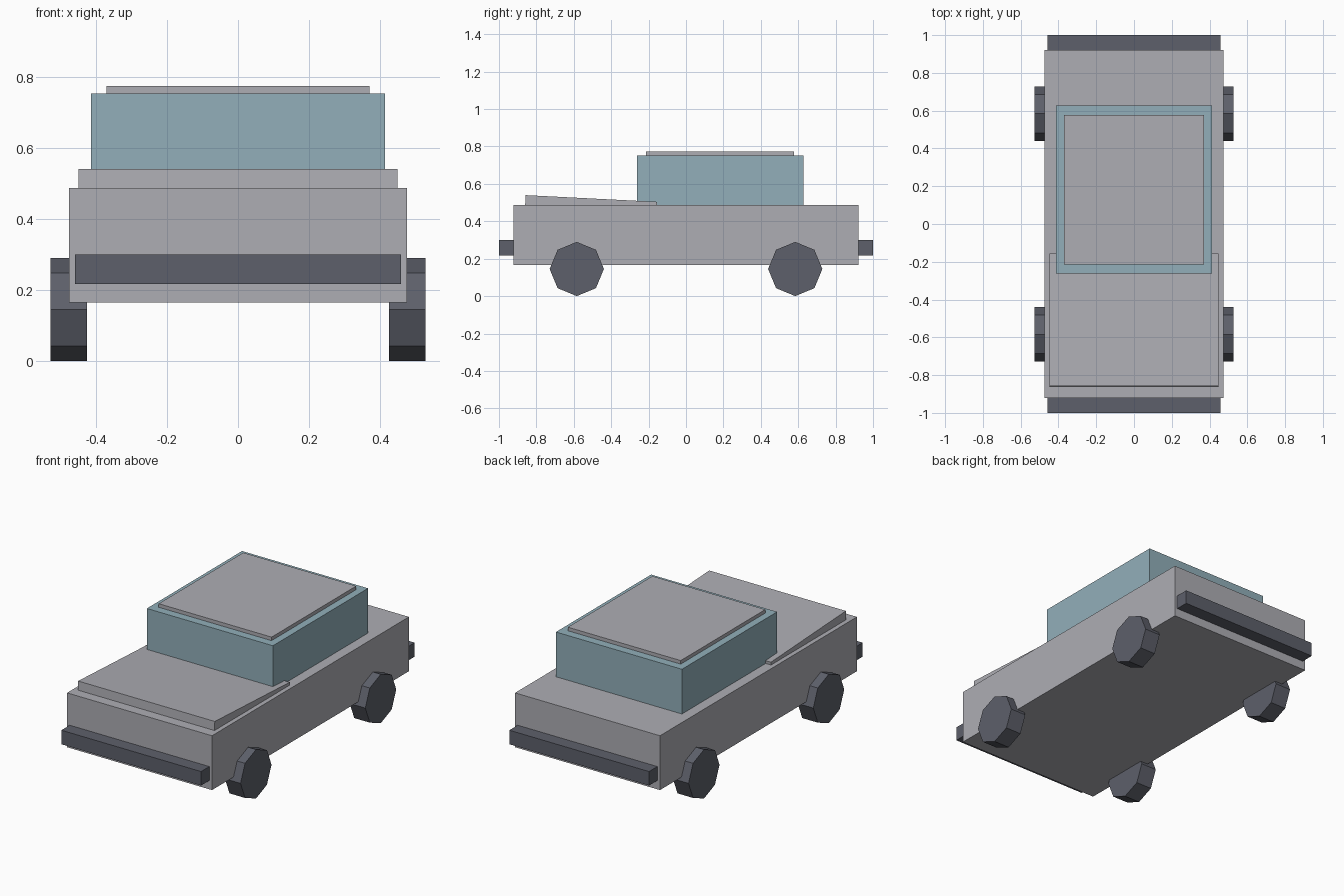
import bpy
import math

if "Cube" in bpy.data.objects:
    bpy.data.objects.remove(bpy.data.objects["Cube"])


def material(name, rgb):
    m = bpy.data.materials.new(name)
    m.diffuse_color = (*rgb, 1.0)
    m.use_nodes = True
    m.node_tree.nodes["Principled BSDF"].inputs["Base Color"].default_value = m.diffuse_color
    return m


GREY = material("body_grey", (0.42, 0.42, 0.455))
GLASS = material("window_blue", (0.287, 0.429, 0.491))
DARK = material("dark_grey", (0.110, 0.117, 0.145))


def finish(name, mat):
    obj = bpy.context.object
    obj.name = name
    obj.data.materials.append(mat)
    return obj


def box(name, mat, half_x, y0, y1, z0, z1, tilt=0.0):
    """Box centred on x, spanning the given y and z ranges."""
    bpy.ops.mesh.primitive_cube_add(
        size=1, location=(0, (y0 + y1) / 2, (z0 + z1) / 2), rotation=(tilt, 0, 0))
    bpy.context.object.scale = (2 * half_x, y1 - y0, z1 - z0)
    return finish(name, mat)


# Main body, cabin and roof panel
box("body", GREY, 0.475, -0.922, 0.922, 0.165, 0.487)
box("cabin", GLASS, 0.413, -0.263, 0.628, 0.48, 0.752)
box("roof", GREY, 0.37, -0.214, 0.578, 0.745, 0.773)

# Bonnet panel, tilted down towards the cabin
box("bonnet", GREY, 0.448, -0.859, -0.156, 0.467, 0.522, math.radians(-2.9))

# Bumpers at both ends
box("front_bumper", DARK, 0.458, -1.0, -0.91, 0.217, 0.300)
box("rear_bumper", DARK, 0.458, 0.91, 1.0, 0.217, 0.300)

# Eight-sided wheels, with a corner pointing straight down
R = 0.145
for side, x in (("left", -0.476), ("right", 0.476)):
    for end, y in (("front", -0.584), ("rear", 0.584)):
        bpy.ops.mesh.primitive_cylinder_add(
            vertices=8, radius=R, depth=0.102, location=(x, y, R),
            rotation=(0, math.pi / 2, 0))
        finish(f"{end}_{side}_wheel", DARK)
